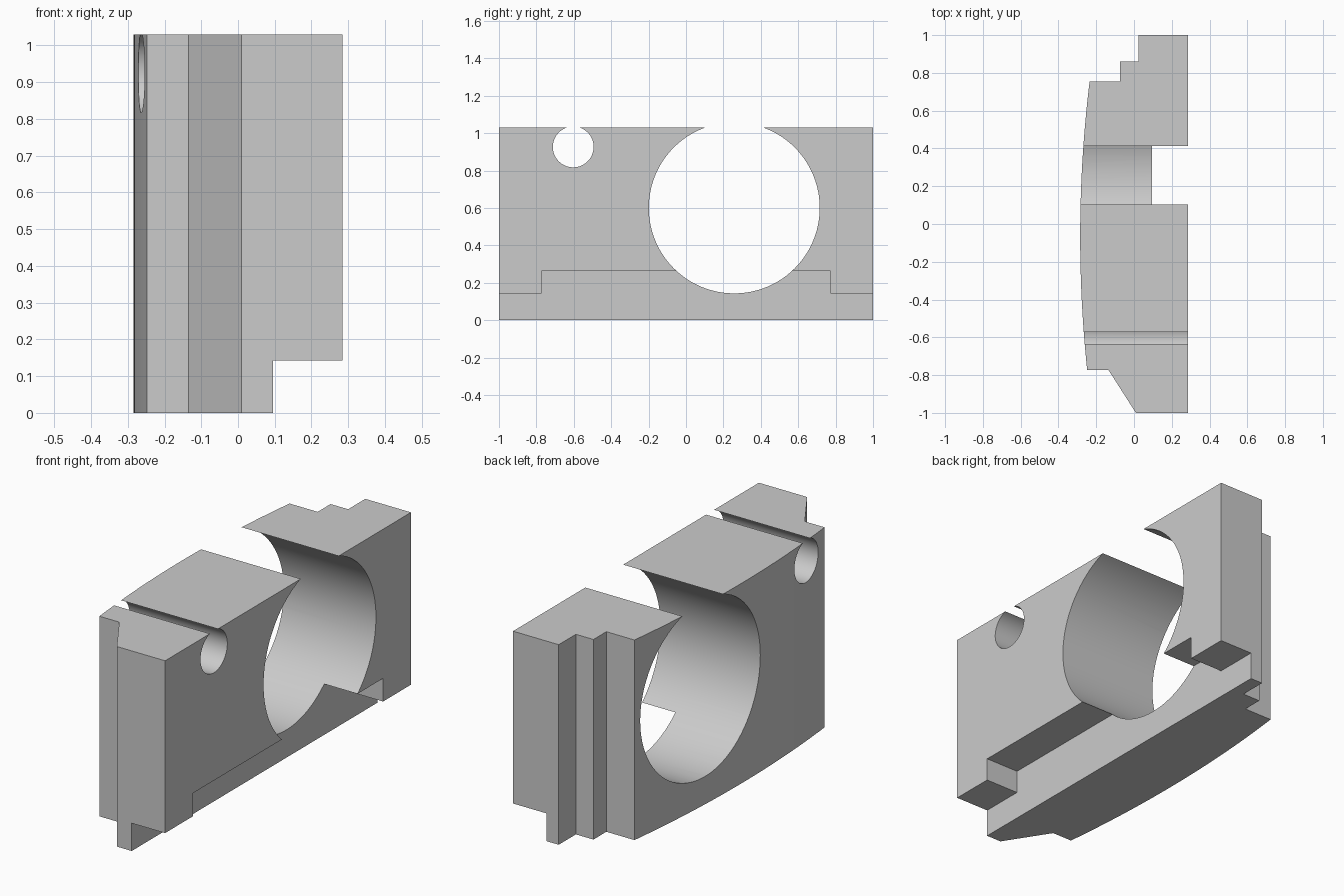
import bpy, bmesh, math
from mathutils import Matrix

old = bpy.data.objects.get("Cube")
if old:
    bpy.data.objects.remove(old, do_unlink=True)

HEIGHT = 1.03
FLAT_X = 0.285      # flat mounting face
STEP_X = 0.095      # back wall of the lower rebate


def finish(name, bm):
    bmesh.ops.recalc_face_normals(bm, faces=bm.faces)
    mesh = bpy.data.meshes.new(name)
    bm.to_mesh(mesh)
    bm.free()
    obj = bpy.data.objects.new(name, mesh)
    bpy.context.collection.objects.link(obj)
    return obj


def box(name, lo, hi):
    bm = bmesh.new()
    bmesh.ops.create_cube(bm, size=1)
    for v in bm.verts:
        v.co = [l + (h - l) * (c + 0.5) for l, h, c in zip(lo, hi, v.co)]
    return finish(name, bm)


def bore(name, y, z, radius):
    bm = bmesh.new()
    bmesh.ops.create_cone(bm, cap_ends=True, segments=96, radius1=radius,
                          radius2=radius, depth=2,
                          matrix=Matrix.Translation((0, y, z)) @ Matrix.Rotation(math.pi / 2, 4, 'Y'))
    return finish(name, bm)


# Plan outline: flat side, stepped back end, bowed side, chamfered front end
outline = [(0.01, -1), (FLAT_X, -1), (FLAT_X, 1), (0.025, 1), (0.025, 0.86),
           (-0.075, 0.86), (-0.075, 0.755)]
steps = 32
for i in range(steps + 1):
    y = 0.755 - (0.755 + 0.773) * i / steps
    outline.append((-FLAT_X + 0.0742 * (y + 0.066) ** 2, y))
outline.append((-0.135, -0.773))

# Block body
bm = bmesh.new()
base = bm.faces.new([bm.verts.new((x, y, 0)) for x, y in outline])
top = bmesh.ops.extrude_face_region(bm, geom=[base])
bmesh.ops.translate(bm, vec=(0, 0, HEIGHT),
                    verts=[g for g in top["geom"] if isinstance(g, bmesh.types.BMVert)])
block = finish("clamp_block", bm)

# Rebates along the lower edge, then the two bores
cutters = [
    box("end_rebate_cutter", (STEP_X, -1.2, -0.2), (0.5, 1.2, 0.143)),
    box("middle_rebate_cutter", (STEP_X, -0.773, -0.3), (0.6, 0.773, 0.262)),
    bore("large_bore_cutter", 0.258, 0.6, 0.457),
    bore("small_bore_cutter", -0.603, 0.926, 0.109),
]
bpy.ops.object.select_all(action='DESELECT')
block.select_set(True)
bpy.context.view_layer.objects.active = block
for cutter in cutters:
    cutter.hide_render = True
    mod = block.modifiers.new(cutter.name, 'BOOLEAN')
    mod.operation = 'DIFFERENCE'
    mod.solver = 'EXACT'
    mod.object = cutter
    bpy.ops.object.modifier_apply(modifier=mod.name)
    bpy.data.objects.remove(cutter, do_unlink=True)

# Single grey finish
grey = bpy.data.materials.new("plain_grey")
grey.use_nodes = True
colour = (0.6, 0.6, 0.6, 1)
grey.diffuse_color = colour
grey.node_tree.nodes["Principled BSDF"].inputs["Base Color"].default_value = colour
block.data.materials.clear()
block.data.materials.append(grey)
bpy.ops.object.shade_smooth_by_angle(angle=math.radians(20))
